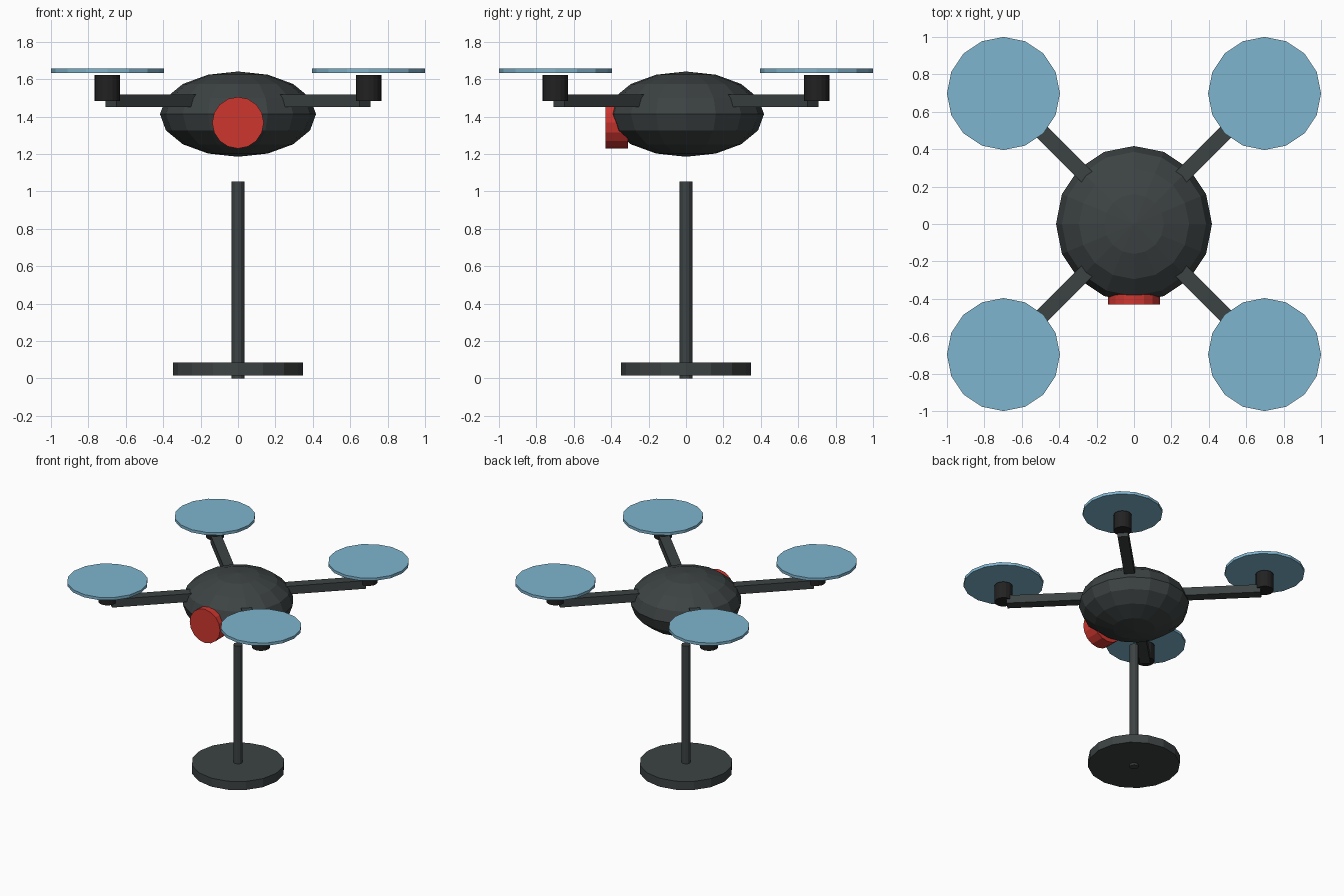
import bpy, math
from mathutils import Matrix

if "Cube" in bpy.data.objects:
    bpy.data.objects.remove(bpy.data.objects["Cube"])


def material(name, rgb):
    m = bpy.data.materials.new(name)
    m.diffuse_color = (*rgb, 1)
    m.use_nodes = True
    m.node_tree.nodes["Principled BSDF"].inputs["Base Color"].default_value = m.diffuse_color
    return m


GREY = material("dark_grey", (0.046, 0.055, 0.055))
BLACK = material("near_black", (0.016, 0.016, 0.016))
BLUE = material("light_blue", (0.21, 0.46, 0.62))
RED = material("red", (0.62, 0.037, 0.028))


def finish(name, mat):
    ob = bpy.context.object
    ob.name = name
    ob.data.materials.append(mat)
    return ob


def cylinder(name, mat, r, z0, z1, x=0, y=0, sides=16):
    bpy.ops.mesh.primitive_cylinder_add(vertices=sides, radius=r, depth=z1 - z0,
                                        location=(x, y, (z0 + z1) / 2))
    return finish(name, mat)


# Flattened body
bpy.ops.mesh.primitive_uv_sphere_add(segments=16, ring_count=8, radius=1, location=(0, 0, 1.413))
body = finish("body", GREY)
body.data.transform(Matrix.Diagonal((0.417, 0.417, 0.228, 1)))

# Round camera lens on the front
bpy.ops.mesh.primitive_cylinder_add(vertices=16, radius=0.138, depth=0.12,
                                    location=(0, -0.37, 1.367), rotation=(math.pi / 2, 0, 0))
finish("camera_lens", RED)

# Four arms, each with a motor and a rotor disc
for side, sx in (("right", 1), ("left", -1)):
    for end, sy in (("front", -1), ("back", 1)):
        tag = f"{end}_{side}"
        inner, outer = 0.2, 0.96
        bpy.ops.mesh.primitive_cube_add(size=1)
        arm = finish(f"{tag}_arm", GREY)
        arm.data.transform(Matrix.Translation(((inner + outer) / 2, 0, 0))
                           @ Matrix.Diagonal((outer - inner, 0.08, 0.067, 1)))
        arm.location.z = 1.484
        arm.rotation_euler.z = math.atan2(sy, sx)
        cylinder(f"{tag}_motor", BLACK, 0.068, 1.484, 1.622, 0.698 * sx, 0.698 * sy)
        cylinder(f"{tag}_rotor", BLUE, 0.302, 1.634, 1.657, 0.698 * sx, 0.698 * sy)

# Display stand: foot disc and pole
cylinder("stand_base", GREY, 0.347, 0.016, 0.086)
cylinder("stand_pole", GREY, 0.034, 0, 1.053, sides=12)
